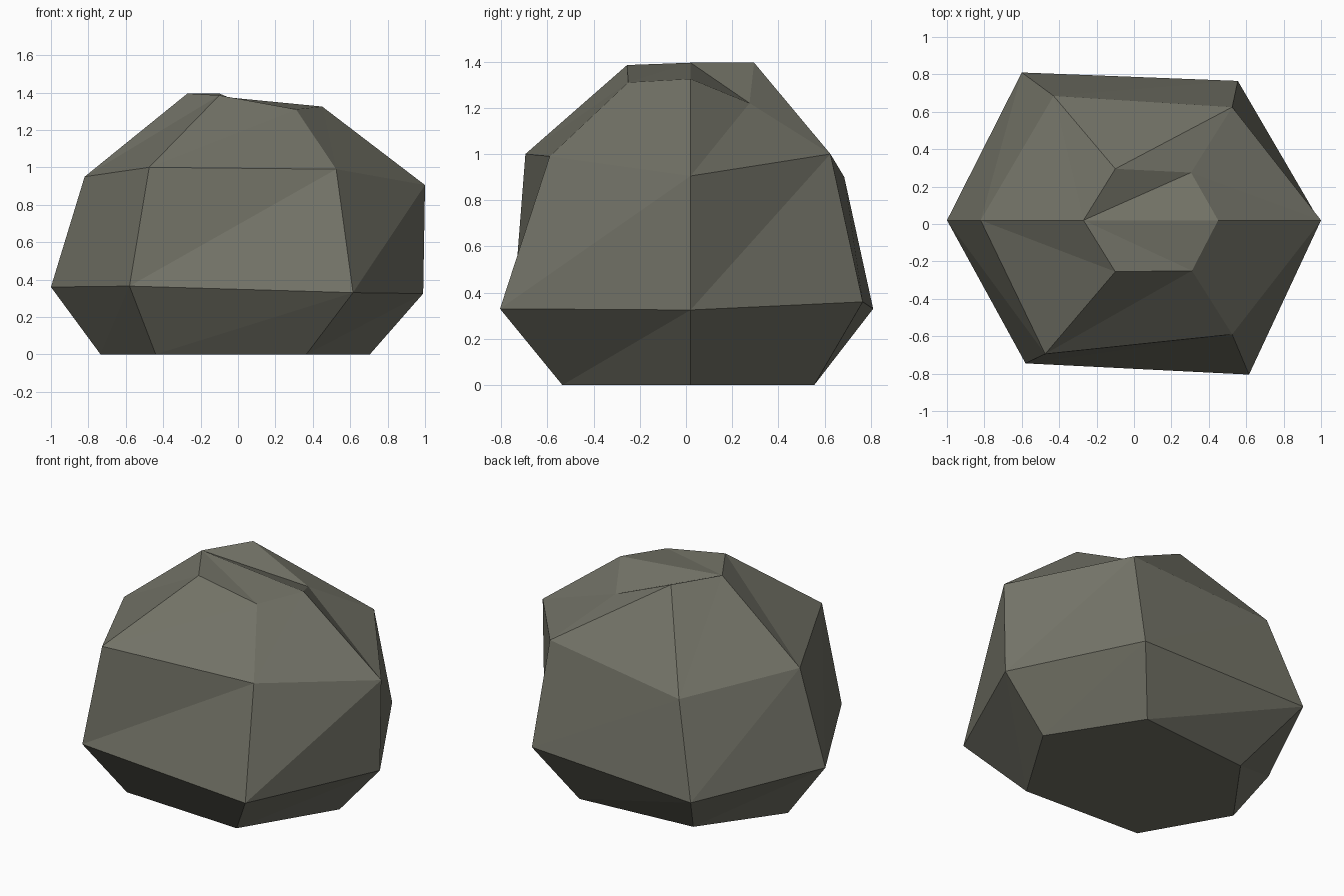
import bpy
import bmesh

# Six-sided rings, counter-clockwise from the right-hand corner
RINGS = [
    # flat base
    [(0.705, 0.02, 0), (0.365, 0.555, 0), (-0.395, 0.49, 0),
     (-0.735, 0.02, 0), (-0.44, -0.495, 0), (0.365, -0.535, 0)],
    # widest ring
    [(0.99, 0.02, 0.325), (0.555, 0.765, 0.36), (-0.6, 0.81, 0.33),
     (-1.0, 0.02, 0.36), (-0.58, -0.745, 0.365), (0.615, -0.805, 0.33)],
    # shoulder
    [(1.0, 0.02, 0.905), (0.525, 0.625, 1.0), (-0.43, 0.685, 0.9),
     (-0.82, 0.02, 0.95), (-0.475, -0.695, 1.0), (0.525, -0.59, 0.99)],
    # crown
    [(0.45, 0.02, 1.325), (0.305, 0.275, 1.22), (-0.1, 0.295, 1.395),
     (-0.27, 0.02, 1.395), (-0.1, -0.255, 1.385), (0.31, -0.25, 1.31)],
]

stone = bpy.data.materials.new("grey_stone")
stone.diffuse_color = (0.17, 0.17, 0.135, 1)

bm = bmesh.new()
rings = [[bm.verts.new(p) for p in ring] for ring in RINGS]

# Faceted sides: every quad is split along the same diagonal
for low, high in zip(rings, rings[1:]):
    for i in range(6):
        j = (i + 1) % 6
        bm.faces.new((low[i], low[j], high[j]))
        bm.faces.new((low[i], high[j], high[i]))

# Flat underside
bm.faces.new(rings[0][::-1])

# Uneven crown, fanned from its left corner
top = rings[-1][3:] + rings[-1][:3]
for i in range(1, 5):
    bm.faces.new((top[0], top[i], top[i + 1]))

mesh = bpy.data.meshes.new("boulder")
bm.to_mesh(mesh)
bm.free()
mesh.materials.append(stone)
boulder = bpy.data.objects.new("boulder", mesh)
bpy.context.collection.objects.link(boulder)
